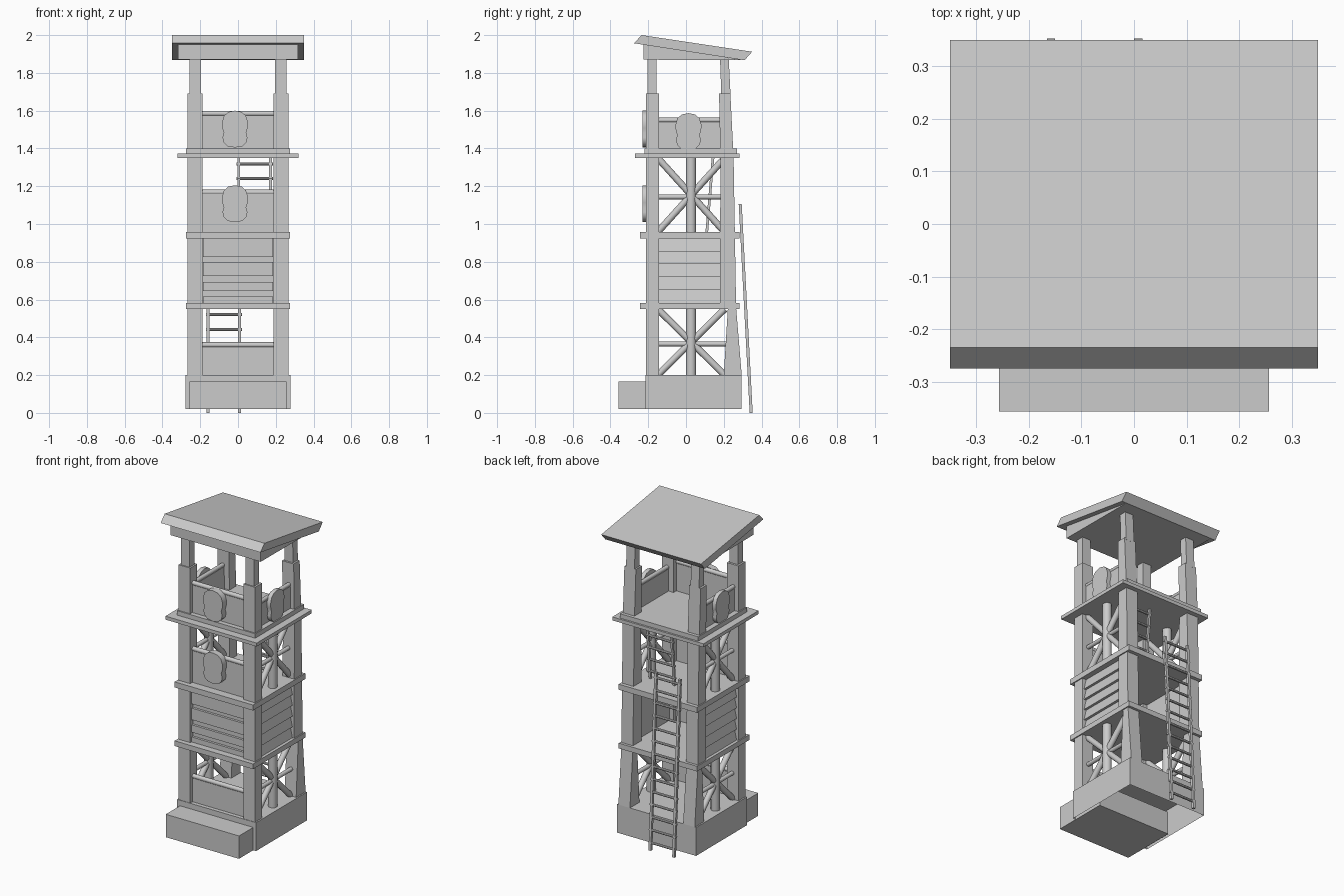
import bpy, bmesh, math
from mathutils import Vector

if "Cube" in bpy.data.objects:
    bpy.data.objects.remove(bpy.data.objects["Cube"])


def finish(bm, name, smooth=False):
    bmesh.ops.recalc_face_normals(bm, faces=bm.faces)
    me = bpy.data.meshes.new(name)
    bm.to_mesh(me)
    bm.free()
    ob = bpy.data.objects.new(name, me)
    bpy.context.collection.objects.link(ob)
    if smooth:
        bpy.ops.object.select_all(action='DESELECT')
        ob.select_set(True)
        bpy.context.view_layer.objects.active = ob
        bpy.ops.object.shade_smooth_by_angle(angle=math.radians(40))
    return ob


def prism(name, pts, axis, a, b, smooth=False):
    """Extrude a 2D profile along an axis: 'x' takes (y, z), 'y' takes (x, z)."""
    bm = bmesh.new()
    place = {'x': lambda p, t: (t, p[0], p[1]), 'y': lambda p, t: (p[0], t, p[1])}[axis]
    rings = [[bm.verts.new(place(p, t)) for p in pts] for t in (a, b)]
    n = len(pts)
    bm.faces.new(rings[0])
    bm.faces.new(rings[1][::-1])
    for i in range(n):
        j = (i + 1) % n
        bm.faces.new((rings[0][i], rings[0][j], rings[1][j], rings[1][i]))
    return finish(bm, name, smooth)


def box(name, x0, x1, y0, y1, z0, z1):
    return prism(name, [(y0, z0), (y1, z0), (y1, z1), (y0, z1)], 'x', x0, x1)


def rod(name, p, q, r, sides=12):
    p, q = Vector(p), Vector(q)
    bm = bmesh.new()
    bmesh.ops.create_cone(bm, cap_ends=True, segments=sides, radius1=r, radius2=r, depth=(q - p).length)
    bm.transform(Vector((0, 0, 1)).rotation_difference(q - p).to_matrix().to_4x4())
    bmesh.ops.translate(bm, vec=(p + q) / 2, verts=bm.verts)
    return finish(bm, name, True)


def shield_outline(cu, zc):
    # waisted shield: wide round top, narrow middle, round bottom
    half = [(0.0, 0.097), (0.035, 0.09), (0.058, 0.07), (0.069, 0.035), (0.067, 0.005), (0.059, -0.02),
            (0.066, -0.045), (0.06, -0.07), (0.038, -0.092), (0.0, -0.098)]
    pts = half + [(-u, v) for u, v in half[-2:0:-1]]
    return [(cu + u, zc + v) for u, v in pts]


def ladder(name, x0, x1, bottom, top, rungs, r):
    (y0, z0), (y1, z1) = bottom, top
    for x in (x0, x1):
        prism(name + "_rail", [(y0 - r, z0), (y0 + r, z0), (y1 + r, z1), (y1 - r, z1)], 'x', x - r, x + r)
    for i in range(rungs):
        t = (i + 0.6) / rungs
        y, z = y0 + (y1 - y0) * t, z0 + (z1 - z0) * t
        rod(name + "_rung", (x0 - 0.012, y, z), (x1 + 0.012, y, z), 0.008, 8)


# base, open underneath, with front step
base = box("base", -0.277, 0.277, -0.215, 0.295, 0.02, 0.2)
bm = bmesh.new()
bm.from_mesh(base.data)
bmesh.ops.delete(bm, geom=[f for f in bm.faces if f.calc_center_median().z < 0.03], context='FACES_ONLY')
bm.to_mesh(base.data)
bm.free()
box("front_step", -0.257, 0.257, -0.357, 0.0, 0.02, 0.165)

# floors
for z0, z1 in ((0.55, 0.583), (0.922, 0.957)):
    box("floor", -0.275, 0.275, -0.243, 0.282, z0, z1)
box("top_floor", -0.32, 0.32, -0.27, 0.282, 1.35, 1.372)
box("top_floor_boards", -0.275, 0.275, -0.22, 0.27, 1.372, 1.4)

for s in (-1, 1):
    # corner posts
    lo, hi = sorted((s * 0.187, s * 0.268))
    tlo, thi = sorted((s * 0.197, s * 0.256))
    box("front_post", lo, hi, -0.212, -0.142, 0.2, 1.69)
    box("front_post_top", tlo, thi, -0.205, -0.155, 1.69, 1.87)
    prism("back_post_foot", [(0.2, 0.2), (0.295, 0.2), (0.265, 0.56), (0.222, 0.56)], 'x', lo, hi)
    prism("back_post", [(0.18, 0.57), (0.265, 0.57), (0.252, 1.35), (0.235, 1.69), (0.175, 1.69), (0.182, 1.35)],
          'x', lo, hi)
    prism("back_post_top", [(0.187, 1.68), (0.236, 1.68), (0.226, 1.88), (0.18, 1.88)], 'x', tlo, thi)

    # star bracing on the open storeys
    for z0, z1 in ((0.2, 0.55), (0.957, 1.35)):
        x, zm = s * 0.225, (z0 + z1) / 2 - 0.01
        rod("brace_upright", (x, 0.027, z0), (x, 0.027, z1), 0.027)
        rod("brace_bar", (x, -0.15, zm), (x, 0.215, zm), 0.013)
        rod("brace_diagonal", (x, -0.15, z0), (x, 0.205, z1), 0.018)
        rod("brace_diagonal", (x, 0.205, z0), (x, -0.15, z1), 0.018)

    # side wall of overlapping boards
    box("side_wall", *sorted((s * 0.215, s * 0.235)), -0.15, 0.22, 0.58, 0.925)
    for i in range(5):
        z = 0.583 + i * 0.068
        bm_pts = [(s * 0.23, z), (s * 0.256, z), (s * 0.24, z + 0.068), (s * 0.23, z + 0.068)]
        prism("side_board", bm_pts, 'y', -0.15, 0.19)

    # side parapet of the lookout
    box("side_parapet", *sorted((s * 0.222, s * 0.242)), -0.145, 0.185, 1.4, 1.54)
    rod("side_parapet_rail", (s * 0.232, -0.15, 1.55), (s * 0.232, 0.185, 1.55), 0.013)
    prism("side_shield", shield_outline(0.013, 1.49), 'x', s * 0.242, s * 0.268, True)

# front wall planks of the closed storey
box("front_wall", -0.19, 0.19, -0.185, -0.165, 0.58, 0.925)
for z0, z1 in ((0.583, 0.615), (0.645, 0.692), (0.724, 0.798), (0.825, 0.922)):
    box("front_plank", -0.185, 0.185, -0.2, -0.183, z0, z1)

# front parapets with round rails
for z0, z1 in ((0.2, 0.35), (0.957, 1.158), (1.4, 1.575)):
    box("front_parapet", -0.19, 0.19, -0.19, -0.17, z0, z1)
    rod("front_parapet_rail", (-0.19, -0.18, z1 + 0.01), (0.19, -0.18, z1 + 0.01), 0.014)
for z in (1.108, 1.503):
    prism("front_shield", shield_outline(-0.016, z), 'y', -0.23, -0.19, True)

# ladders
ladder("back_ladder", -0.158, 0.008, (0.345, 0.0), (0.287, 1.105), 14, 0.008)
ladder("inner_ladder", 0.004, 0.172, (0.11, 0.957), (0.143, 1.35), 5, 0.007)

# sloping roof with wedge beneath
prism("roof", [(-0.275, 1.957), (0.31, 1.867), (0.35, 1.912), (-0.235, 2.0)], 'x', -0.35, 0.35)
prism("roof_wedge", [(-0.225, 1.87), (0.306, 1.867), (-0.225, 1.951)], 'x', -0.317, 0.317)
